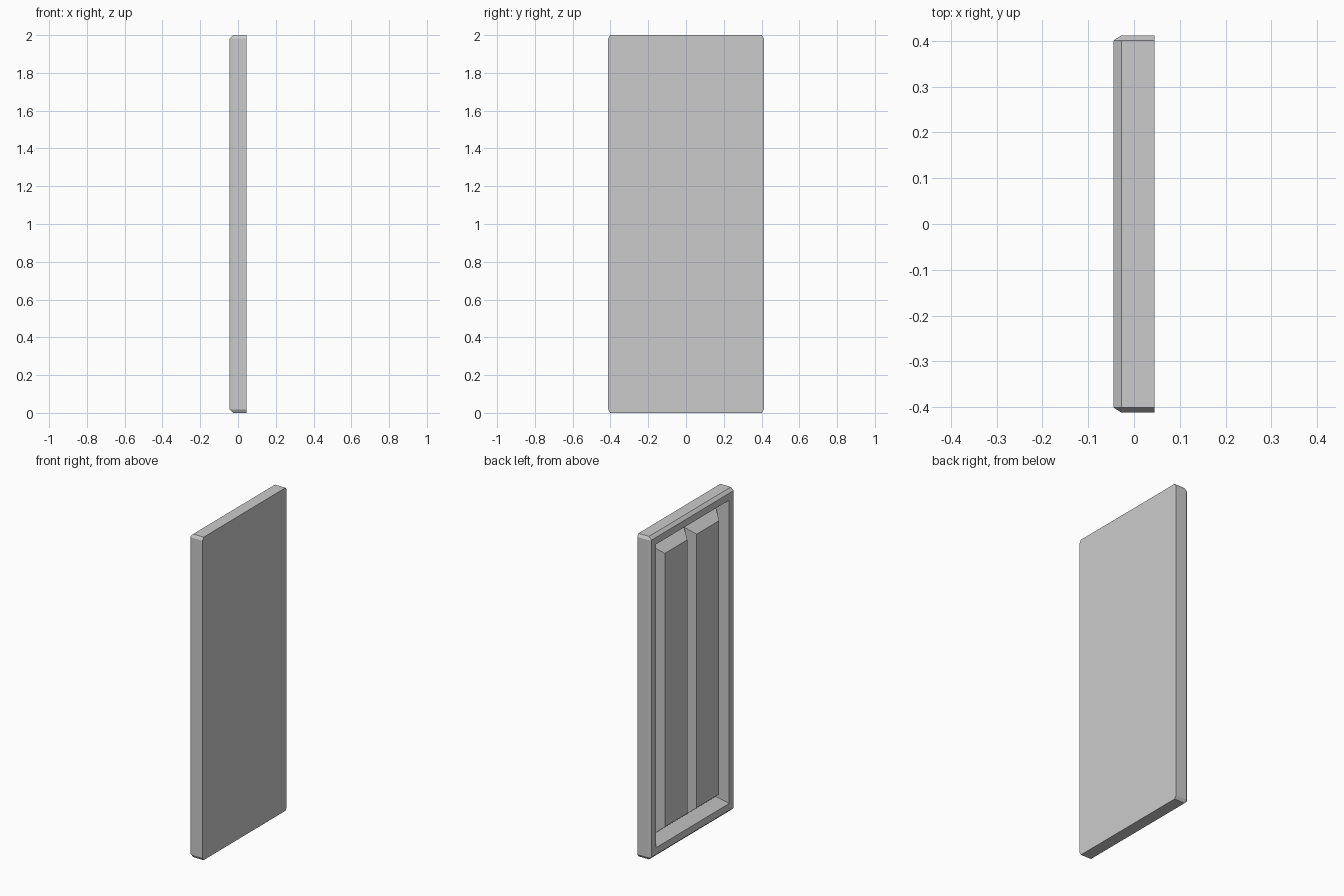
import bpy, bmesh
from mathutils import Matrix, Vector

if "Cube" in bpy.data.objects:
    bpy.data.objects.remove(bpy.data.objects["Cube"])

T, W, H = 0.09, 0.824, 2.0      # thickness, width, height
CH, STRETCH = 0.018, 1.6        # chamfer, and y stretch that narrows it sideways
GROOVE, DEPTH = 0.046, 0.058    # half-width and depth of the V groove

bm = bmesh.new()

# Slab, with every edge chamfered except those of the flat +x side
bmesh.ops.create_cube(bm, size=1, matrix=Matrix.Translation((0, 0, H / 2))
                      @ Matrix.Diagonal((T, W * STRETCH, H, 1)))
edges = [e for e in bm.edges if any(v.co.x < 0 for v in e.verts)]
bmesh.ops.bevel(bm, geom=edges, offset=CH, offset_type='OFFSET', segments=1,
                profile=0.5, affect='EDGES')
bmesh.ops.scale(bm, vec=(1, 1 / STRETCH, 1), verts=bm.verts)
bm.normal_update()


def inset(faces, thickness, depth=0.0):
    bmesh.ops.inset_individual(bm, faces=faces, thickness=thickness,
                               depth=depth, use_even_offset=True)
    bm.normal_update()


# Border frame, then the outer slope of the groove
face = max((f for f in bm.faces if f.normal.x < -0.99), key=lambda f: f.calc_area())
inset([face], 0.043)
inset([face], GROOVE, -DEPTH)

# Split the floor in two and raise each half into a panel
floor_x = face.calc_center_median().x
bmesh.ops.bisect_plane(bm, geom=[face] + list(face.edges) + list(face.verts),
                       plane_co=Vector((0, 0, 0)), plane_no=Vector((0, 1, 0)))
bm.normal_update()
halves = [f for f in bm.faces if f.normal.x < -0.99
          and abs(f.calc_center_median().x - floor_x) < 1e-4]
inset(halves, GROOVE, DEPTH - 0.004)

mesh = bpy.data.meshes.new("panelled_door")
bm.to_mesh(mesh)
bm.free()
door = bpy.data.objects.new("panelled_door", mesh)
bpy.context.collection.objects.link(door)
